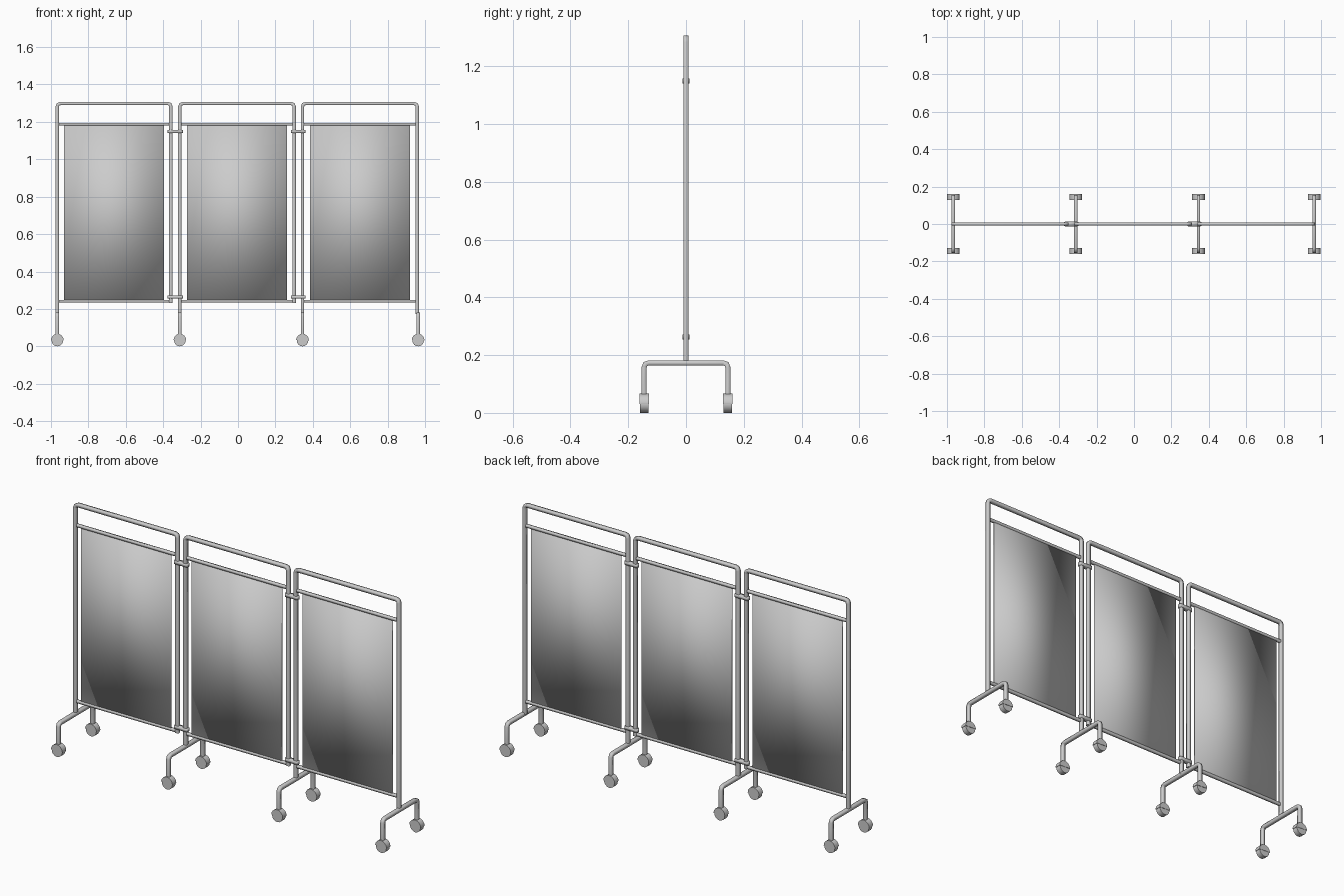
import bpy, bmesh, math
from mathutils import Vector, Matrix

if "Cube" in bpy.data.objects:
    bpy.data.objects.remove(bpy.data.objects["Cube"])

H = 0.009        # half width of the square-section tubing
FOOT_Y = 0.145   # caster offset front / back


def add_mesh(name, bm, angle=None):
    """Make the object; fully smooth unless a sharp-edge angle is given."""
    bmesh.ops.recalc_face_normals(bm, faces=bm.faces[:])
    for f in bm.faces:
        f.smooth = True
    me = bpy.data.meshes.new(name)
    bm.to_mesh(me)
    bm.free()
    ob = bpy.data.objects.new(name, me)
    bpy.context.collection.objects.link(ob)
    if angle:
        bpy.ops.object.select_all(action='DESELECT')
        ob.select_set(True)
        bpy.context.view_layer.objects.active = ob
        bpy.ops.object.shade_smooth_by_angle(angle=math.radians(angle))
    return ob


def tube(name, pts, normal=(0, 1, 0), h=H, bend=0.016):
    """Soft-edged square tube along a flat path with small rounded corners."""
    pts, n = [Vector(p) for p in pts], Vector(normal)
    path = [pts[0]]
    for a, b, c in zip(pts, pts[1:], pts[2:]):
        p, q = b + (a - b).normalized() * bend, b + (c - b).normalized() * bend
        path += [p, (p + q + b * 2) / 4, q]
    path.append(pts[-1])
    bm = bmesh.new()
    rings = []
    for i, p in enumerate(path):
        ends = [(path[j + 1] - path[j]).normalized() for j in (i - 1, i) if 0 <= j < len(path) - 1]
        side = sum(ends, Vector()).normalized().cross(n)
        rings.append([bm.verts.new(p + side * h * u + n * h * v)
                      for u, v in ((1, 1), (-1, 1), (-1, -1), (1, -1))])
    for r, s in zip(rings, rings[1:]):
        for k in range(4):
            bm.faces.new((r[k], r[k - 1], s[k - 1], s[k]))
    # crisp end caps
    for cap in (bm.faces.new(rings[0]), bm.faces.new(rings[-1])):
        for e in cap.edges:
            e.smooth = False
    return add_mesh(name, bm)


def box(name, centre, size, corner=0.0):
    bm = bmesh.new()
    bmesh.ops.create_cube(bm, size=1, matrix=Matrix.Translation(centre) @ Matrix.Diagonal((*size, 1)))
    if corner:
        # round the upright edges only
        upright = [e for e in bm.edges if abs(e.verts[0].co.z - e.verts[1].co.z) > 1e-4]
        bmesh.ops.bevel(bm, geom=upright, offset=corner, segments=2, profile=0.5, affect='EDGES')
    return add_mesh(name, bm)


def disc(name, centre, radius, depth, cut=None):
    """Cylinder lying along y, optionally cut to the half facing the cut direction."""
    bm = bmesh.new()
    bmesh.ops.create_cone(bm, cap_ends=True, segments=16, radius1=radius, radius2=radius, depth=depth,
                          matrix=Matrix.Translation(centre) @ Matrix.Rotation(math.pi / 2, 4, 'X'))
    if cut:
        bmesh.ops.bisect_plane(bm, geom=bm.verts[:] + bm.edges[:] + bm.faces[:],
                               plane_co=centre, plane_no=cut, clear_inner=True)
        bmesh.ops.holes_fill(bm, edges=[e for e in bm.edges if e.is_boundary], sides=0)
    return add_mesh(name, bm, 40)


def foot(n, x):
    # U-shaped leg with a caster at each end
    tube(f"leg_{n}", [(x, -FOOT_Y, 0.055), (x, -FOOT_Y, 0.173), (x, FOOT_Y, 0.173), (x, FOOT_Y, 0.055)],
         (1, 0, 0))
    for side, y in (("front", -FOOT_Y), ("back", FOOT_Y)):
        disc(f"wheel_{side}_{n}", (x, y, 0.031), 0.031, 0.029)
        disc(f"wheel_hood_{side}_{n}", (x, y, 0.033), 0.034, 0.033, (0.05, 0, 1))


# Three frames: left post, right post, panel centre, lowest end of each post
frames = [(-0.966, -0.359, -0.664, 0.173, 0.232),
          (-0.311, 0.300, -0.006, 0.173, 0.232),
          (0.345, 0.958, 0.652, 0.173, 0.173)]
for n, (x0, x1, xc, zl, zr) in enumerate(frames, 1):
    tube(f"frame_{n}", [(x0, 0, zl), (x0, 0, 1.298), (x1, 0, 1.298), (x1, 0, zr)])
    for label, z in (("upper", 1.187), ("lower", 0.241)):
        tube(f"{label}_rail_{n}", [(x0, 0, z), (x1, 0, z)], h=0.007)
    box(f"screen_panel_{n}", (xc, 0, 0.714), (0.535, 0.006, 0.946))

# Feet under the four supporting posts
for n, x in enumerate((-0.966, -0.311, 0.345, 0.963), 1):
    foot(n, x)

# Hinges joining neighbouring frames
for n in (0, 1):
    xa, xb = frames[n][1] - 0.017, frames[n + 1][0] + 0.017
    for label, z in (("upper", 1.149), ("lower", 0.263)):
        box(f"hinge_{label}_{n + 1}", ((xa + xb) / 2, 0, z), (xb - xa, 0.025, 0.017), 0.008)
